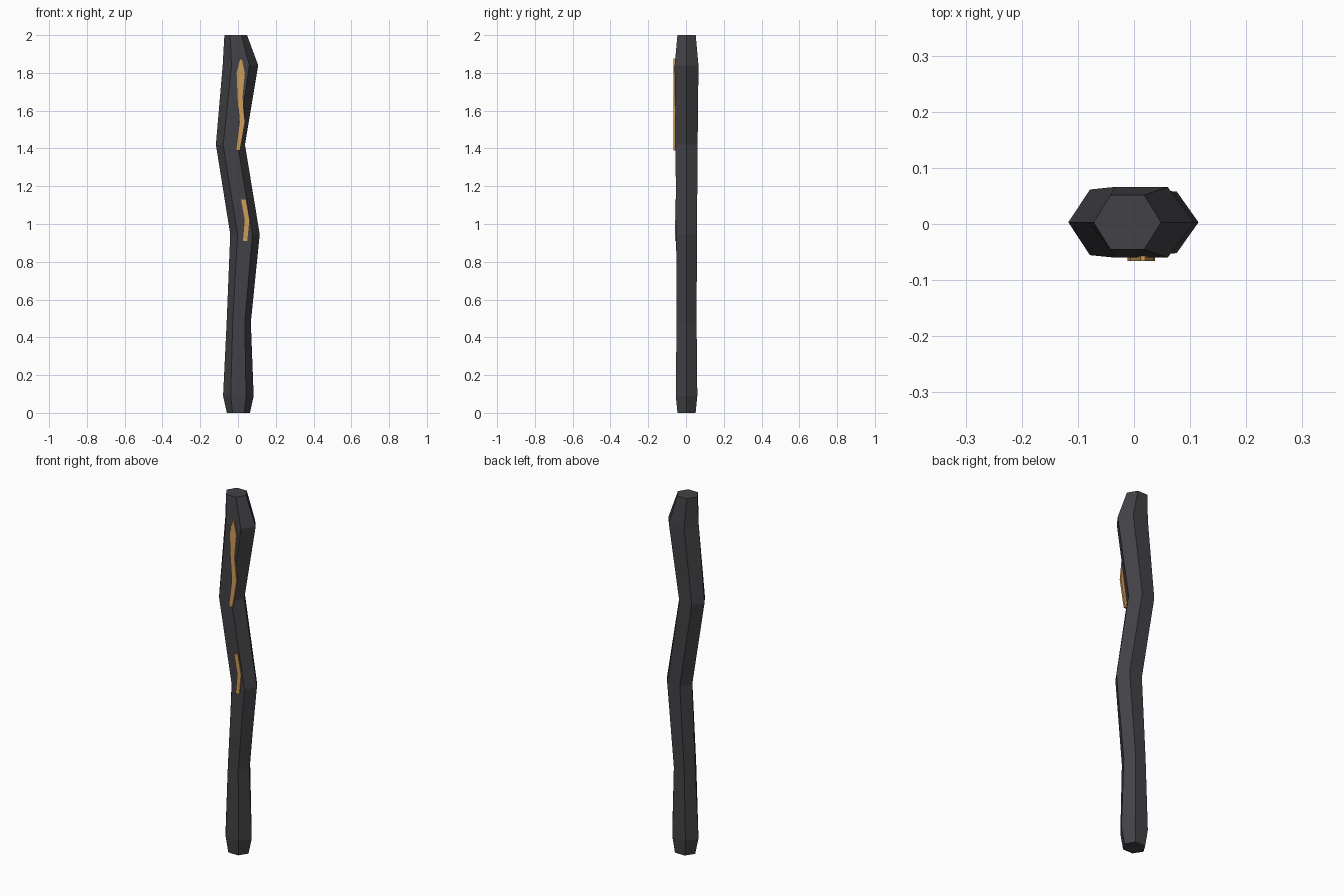
import bpy, bmesh
from math import cos, sin, pi

cube = bpy.data.objects.get("Cube")
if cube:
    bpy.data.objects.remove(cube)


def material(name, color):
    m = bpy.data.materials.new(name)
    m.use_nodes = True
    m.diffuse_color = (*color, 1)
    m.node_tree.nodes["Principled BSDF"].inputs["Base Color"].default_value = (*color, 1)
    return m


def finish(name, bm, mat):
    bmesh.ops.recalc_face_normals(bm, faces=bm.faces)
    mesh = bpy.data.meshes.new(name)
    bm.to_mesh(mesh)
    bm.free()
    mesh.materials.append(mat)
    bpy.context.collection.objects.link(bpy.data.objects.new(name, mesh))


charcoal = material("charcoal", (0.055, 0.053, 0.061))
amber = material("amber", (0.62, 0.33, 0.1))

# Crooked six-sided shaft: height, centre x, half width, half depth
rings = [
    (0.0, 0.002, 0.061, 0.048),
    (0.09, 0.002, 0.081, 0.057),
    (0.48, 0.004, 0.064, 0.053),
    (0.945, 0.037, 0.078, 0.055),
    (1.42, -0.04, 0.077, 0.0585),
    (1.84, 0.013, 0.094, 0.063),
    (2.0, -0.012, 0.06, 0.0485),
]
SIDES = 6
bm = bmesh.new()
loops = []
for z, cx, rx, ry in rings:
    angles = [2 * pi * i / SIDES for i in range(SIDES)]
    loops.append([bm.verts.new((cx + rx * cos(a), 0.003 + ry * sin(a) / sin(pi / 3), z))
                  for a in angles])
for low, high in zip(loops, loops[1:]):
    for i in range(SIDES):
        j = (i + 1) % SIDES
        bm.faces.new((low[i], low[j], high[j], high[i]))
bm.faces.new(loops[0])
bm.faces.new(loops[-1])
finish("shaft", bm, charcoal)


# Thin jagged inlays on the front: rows of height, left x, right x
def inlay(name, rows, front, back):
    bm = bmesh.new()
    bars = [[bm.verts.new(p) for p in ((l, front, z), (r, front, z), (r, back, z), (l, back, z))]
            for z, l, r in rows]
    for a, b in zip(bars, bars[1:]):
        for i in range(4):
            j = (i + 1) % 4
            bm.faces.new((a[i], a[j], b[j], b[i]))
    bm.faces.new(bars[0])
    bm.faces.new(bars[-1])
    finish(name, bm, amber)


inlay("upper_inlay", [(1.39, -0.012, 0.011), (1.54, 0.007, 0.037), (1.67, -0.002, 0.024),
                      (1.8, -0.007, 0.036), (1.875, 0.012, 0.02)], -0.0655, -0.056)
inlay("lower_inlay", [(0.91, 0.026, 0.049), (1.02, 0.036, 0.06), (1.13, 0.016, 0.04)],
      -0.059, -0.051)
